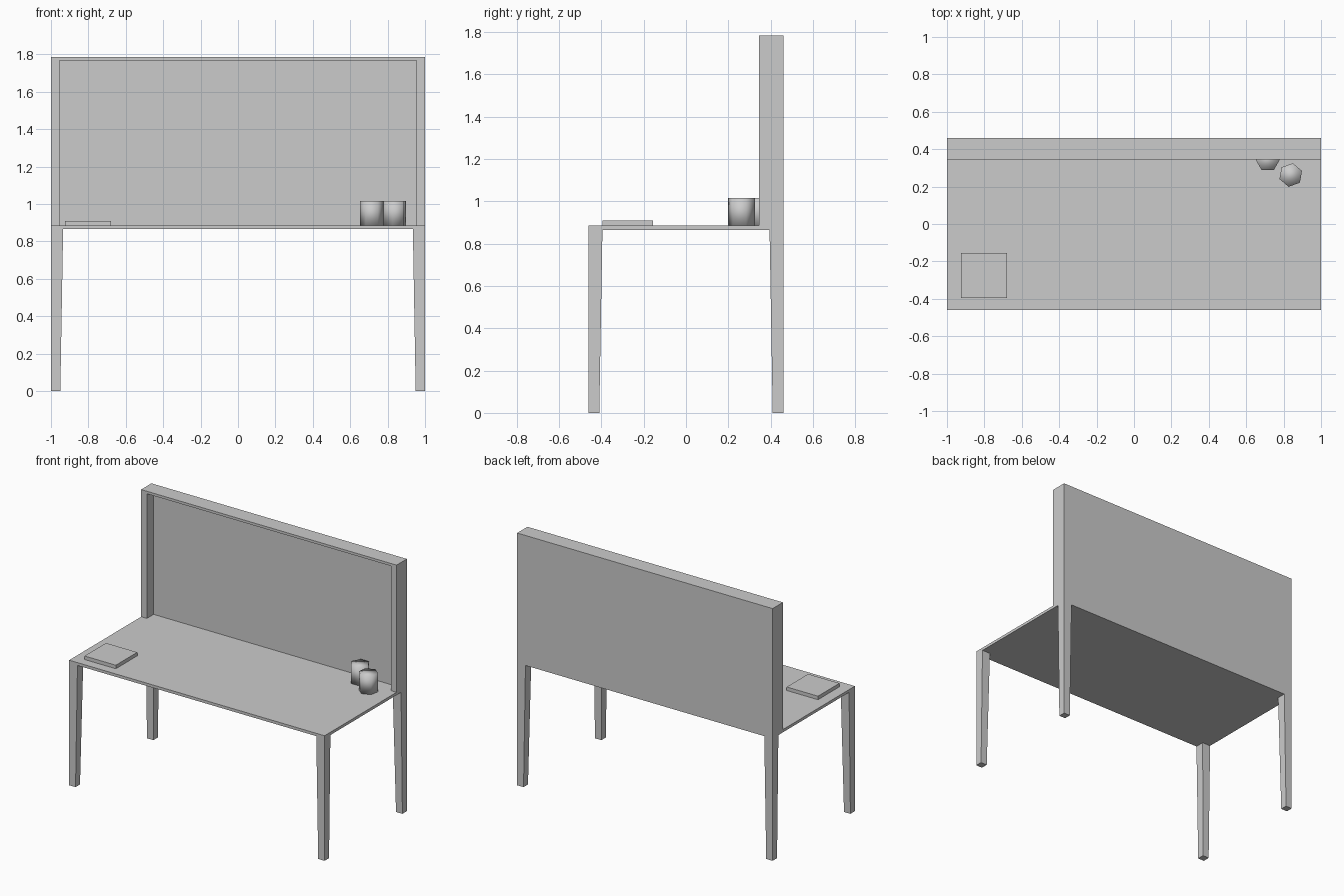
import bpy, bmesh, math
from mathutils import Matrix

cube = bpy.data.objects.get("Cube")
if cube:
    bpy.data.objects.remove(cube, do_unlink=True)

GREY = (0.6, 0.6, 0.6, 1)
grey = bpy.data.materials.new("light_grey")
grey.use_nodes = True
grey.diffuse_color = GREY
grey.node_tree.nodes["Principled BSDF"].inputs["Base Color"].default_value = GREY

HALF_X, HALF_Y = 1.0, 0.46
TOP, UNDER, HEIGHT = 0.885, 0.865, 1.785
HUTCH_Y = 0.345


def finish(name, bm):
    bmesh.ops.recalc_face_normals(bm, faces=bm.faces)
    mesh = bpy.data.meshes.new(name)
    bm.to_mesh(mesh)
    bm.free()
    mesh.materials.append(grey)
    obj = bpy.data.objects.new(name, mesh)
    bpy.context.collection.objects.link(obj)
    return obj


def box_mesh(low, high):
    bm = bmesh.new()
    bmesh.ops.create_cube(bm, size=1)
    for v in bm.verts:
        v.co = [high[i] if v.co[i] > 0 else low[i] for i in range(3)]
    return bm


def box(name, low, high):
    return finish(name, box_mesh(low, high))


# Desk top
box("desk_top", (-HALF_X, -HALF_Y, UNDER), (HALF_X, HALF_Y, TOP))

# Legs: outer sides upright, inner sides widening towards the top
for sx, side in ((-1, "right"), (1, "left")):
    for sy, end in ((-1, "front"), (1, "back")):
        bm = box_mesh((0, 0, 0), (1, 1, UNDER))
        for v in bm.verts:
            width = 0.065 if v.co.z > 0 else 0.05
            v.co.x = sx * (HALF_X - v.co.x * width)
            v.co.y = sy * (HALF_Y - v.co.y * width)
        finish(f"{end}_{side}_leg", bm)

# Back screen: shallow frame open to the front and down to the desk top
PANEL_Y, RAIL = 0.42, 0.045
box("screen_panel", (-HALF_X, PANEL_Y, TOP), (HALF_X, HALF_Y, HEIGHT))
box("screen_top_rail", (-HALF_X, HUTCH_Y, HEIGHT - 0.018), (HALF_X, PANEL_Y, HEIGHT))
for sx, side in ((-1, "right"), (1, "left")):
    xs = sorted((sx * HALF_X, sx * (HALF_X - RAIL)))
    box(f"screen_{side}_rail", (xs[0], HUTCH_Y, TOP), (xs[1], PANEL_Y, HEIGHT - 0.018))

# Book
box("book", (-0.925, -0.395, TOP), (-0.68, -0.155, 0.91))

# Six-sided smooth cups
for name, x, y, turn in (("back_cup", 0.715, 0.343, 30), ("front_cup", 0.838, 0.262, -10)):
    bm = bmesh.new()
    place = Matrix.Translation((x, y, (TOP + 1.015) / 2)) @ Matrix.Rotation(math.radians(turn), 4, "Z")
    bmesh.ops.create_cone(bm, cap_ends=True, segments=6, radius1=0.064, radius2=0.064,
                          depth=1.015 - TOP, matrix=place)
    for f in bm.faces:
        f.smooth = True
    finish(name, bm)
